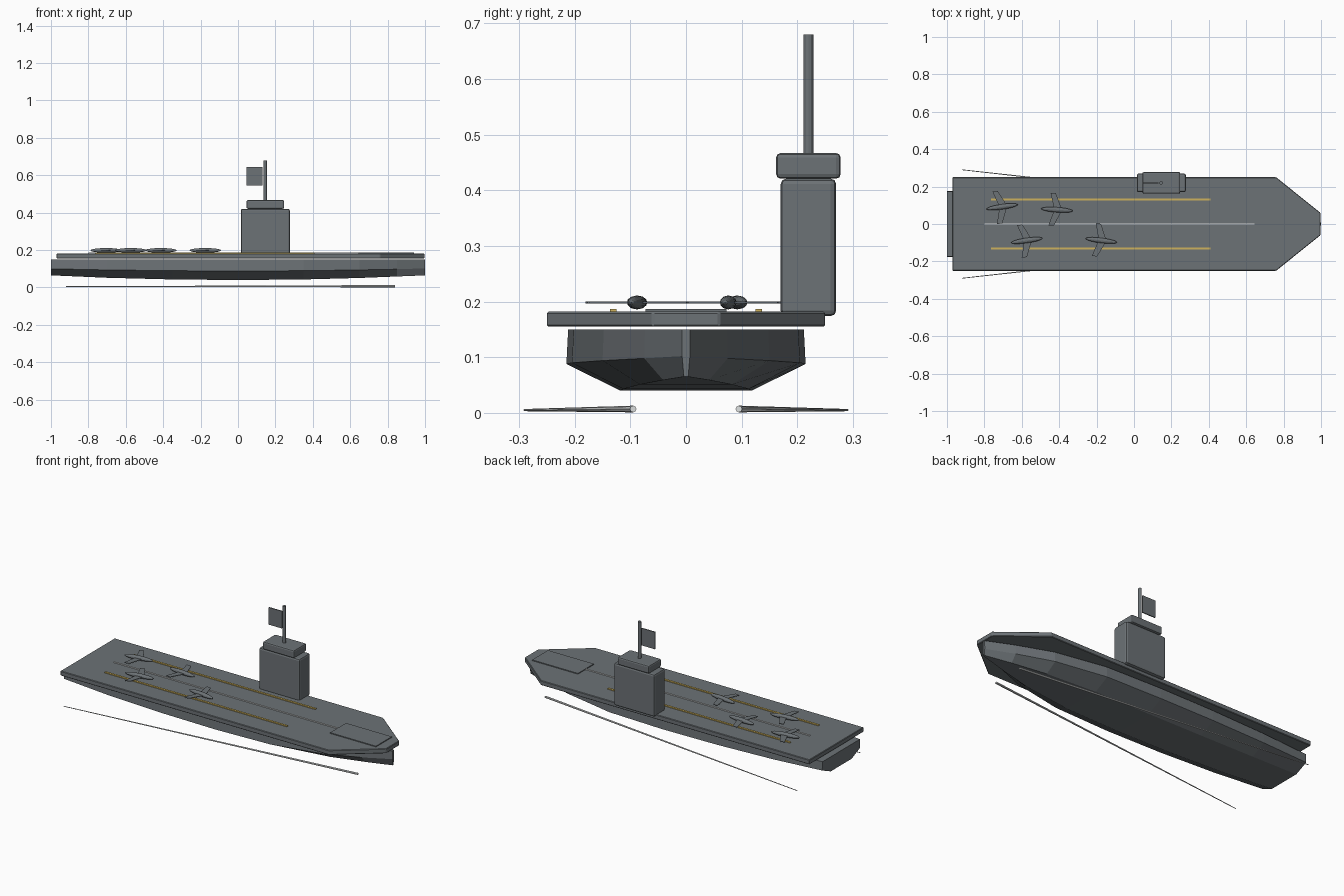
import bpy, bmesh, math
from mathutils import Vector, Matrix

old = bpy.data.objects.get("Cube")
if old:
    bpy.data.objects.remove(old, do_unlink=True)


def material(name, rgb):
    m = bpy.data.materials.new(name)
    m.use_nodes = True
    m.diffuse_color = (*rgb, 1)
    m.node_tree.nodes["Principled BSDF"].inputs["Base Color"].default_value = (*rgb, 1)
    return m


GREY = material("naval grey", (0.15, 0.168, 0.18))
YELLOW = material("line yellow", (0.62, 0.45, 0.11))
WHITE = material("line white", (0.72, 0.74, 0.74))


def finish(name, bm, mat, bevel=0.0, segments=2):
    bmesh.ops.recalc_face_normals(bm, faces=bm.faces)
    mesh = bpy.data.meshes.new(name)
    bm.to_mesh(mesh)
    bm.free()
    mesh.materials.append(mat)
    obj = bpy.data.objects.new(name, mesh)
    bpy.context.collection.objects.link(obj)
    if bevel:
        mod = obj.modifiers.new("soft edges", "BEVEL")
        mod.width = bevel
        mod.segments = segments
    return obj


def box(name, low, high, mat, bevel=0.0):
    bm = bmesh.new()
    low, high = Vector(low), Vector(high)
    bmesh.ops.create_cube(bm, size=1)
    bmesh.ops.scale(bm, vec=high - low, verts=bm.verts)
    bmesh.ops.translate(bm, vec=(low + high) / 2, verts=bm.verts)
    return finish(name, bm, mat, bevel)


def slab(name, outline, z0, z1, mat, bevel=0.0):
    bm = bmesh.new()
    face = bm.faces.new([bm.verts.new((x, y, z0)) for x, y in outline])
    ext = bmesh.ops.extrude_face_region(bm, geom=[face])
    verts = [v for v in ext["geom"] if isinstance(v, bmesh.types.BMVert)]
    bmesh.ops.translate(bm, vec=(0, 0, z1 - z0), verts=verts)
    return finish(name, bm, mat, bevel, 1)


def rod(name, start, end, r0, r1, mat, sides=12):
    bm = bmesh.new()
    start, end = Vector(start), Vector(end)
    axis = end - start
    turn = axis.to_track_quat("Z", "Y").to_matrix().to_4x4()
    bmesh.ops.create_cone(bm, cap_ends=True, segments=sides, radius1=r0, radius2=r1,
                          depth=axis.length,
                          matrix=Matrix.Translation((start + end) / 2) @ turn)
    return finish(name, bm, mat)


# Hull lofted through stations: x, half width, chine height, keel height
stations = [(-1, 0.175, 0.1, 0.065), (-0.7, 0.198, 0.094, 0.052),
            (-0.35, 0.212, 0.09, 0.043), (0, 0.215, 0.088, 0.04),
            (0.35, 0.205, 0.09, 0.043), (0.65, 0.15, 0.094, 0.051),
            (0.85, 0.075, 0.098, 0.059), (1, 0.007, 0.102, 0.065)]
bm = bmesh.new()
rings = []
for x, w, chine, keel in stations:
    half = [(w * 0.985, 0.15), (w, chine), (w * 0.55, keel)]
    ring = half + [(-y, z) for y, z in reversed(half)]
    rings.append([bm.verts.new((x, y, z)) for y, z in ring])
for a, b in zip(rings, rings[1:]):
    for i in range(len(a)):
        j = (i + 1) % len(a)
        bm.faces.new((a[i], a[j], b[j], b[i]))
bm.faces.new(rings[0])
bm.faces.new(rings[-1])
finish("hull", bm, GREY)

# Flight deck and its bow plate
slab("flight_deck", [(-0.97, -0.25), (0.76, -0.25), (0.997, -0.06),
                     (0.997, 0.06), (0.76, 0.25), (-0.97, 0.25)],
     0.155, 0.182, GREY, 0.003)
box("bow_plate", (0.645, -0.073, 0.181), (0.94, 0.073, 0.187), GREY)

# Painted deck lines
box("centre_line", (-0.8, -0.004, 0.182), (0.645, 0.004, 0.186), WHITE)
for side, sy in (("left", 1), ("right", -1)):
    y = 0.131 * sy
    box(side + "_deck_line", (-0.765, y - 0.006, 0.182), (0.41, y + 0.006, 0.187), YELLOW)

# Control tower with mast and flag
box("tower", (0.015, 0.17, 0.174), (0.277, 0.27, 0.421), GREY, 0.01)
box("tower_bridge", (0.045, 0.162, 0.421), (0.247, 0.278, 0.467), GREY, 0.008)
rod("mast", (0.145, 0.22, 0.46), (0.145, 0.22, 0.68), 0.009, 0.009, GREY)
box("flag", (0.045, 0.217, 0.545), (0.13, 0.223, 0.645), GREY)

# Parked aircraft: ellipsoid body with thin swept wings
wing = [(0.028, 0), (-0.012, 0.088), (-0.04, 0.088), (-0.014, 0),
        (-0.04, -0.088), (-0.012, -0.088)]
parked = [(-0.705, 0.092, 8), (-0.412, 0.076, -4), (-0.573, -0.088, 8), (-0.175, -0.088, -7)]
for n, (x, y, angle) in enumerate(parked, 1):
    bm = bmesh.new()
    bmesh.ops.create_uvsphere(bm, u_segments=12, v_segments=10, radius=1,
                              matrix=Matrix.Rotation(math.pi / 2, 4, "Y"))
    bmesh.ops.scale(bm, vec=(0.085, 0.014, 0.0125), verts=bm.verts)
    body = finish(f"aircraft_{n}_body", bm, GREY)
    body.location = (x, y, 0.1985)
    wings = slab(f"aircraft_{n}_wings", wing, -0.0015, 0.0015, GREY)
    wings.location = (x, y, 0.1985)
    for part in (body, wings):
        part.rotation_euler.z = math.radians(angle)

# Tapered wake streaks on the water
for side, sy in (("left", 1), ("right", -1)):
    rod(side + "_wake", (0.84, 0.095 * sy, 0.007), (-0.92, 0.29 * sy, 0.005),
        0.006, 0.002, WHITE, 8)
